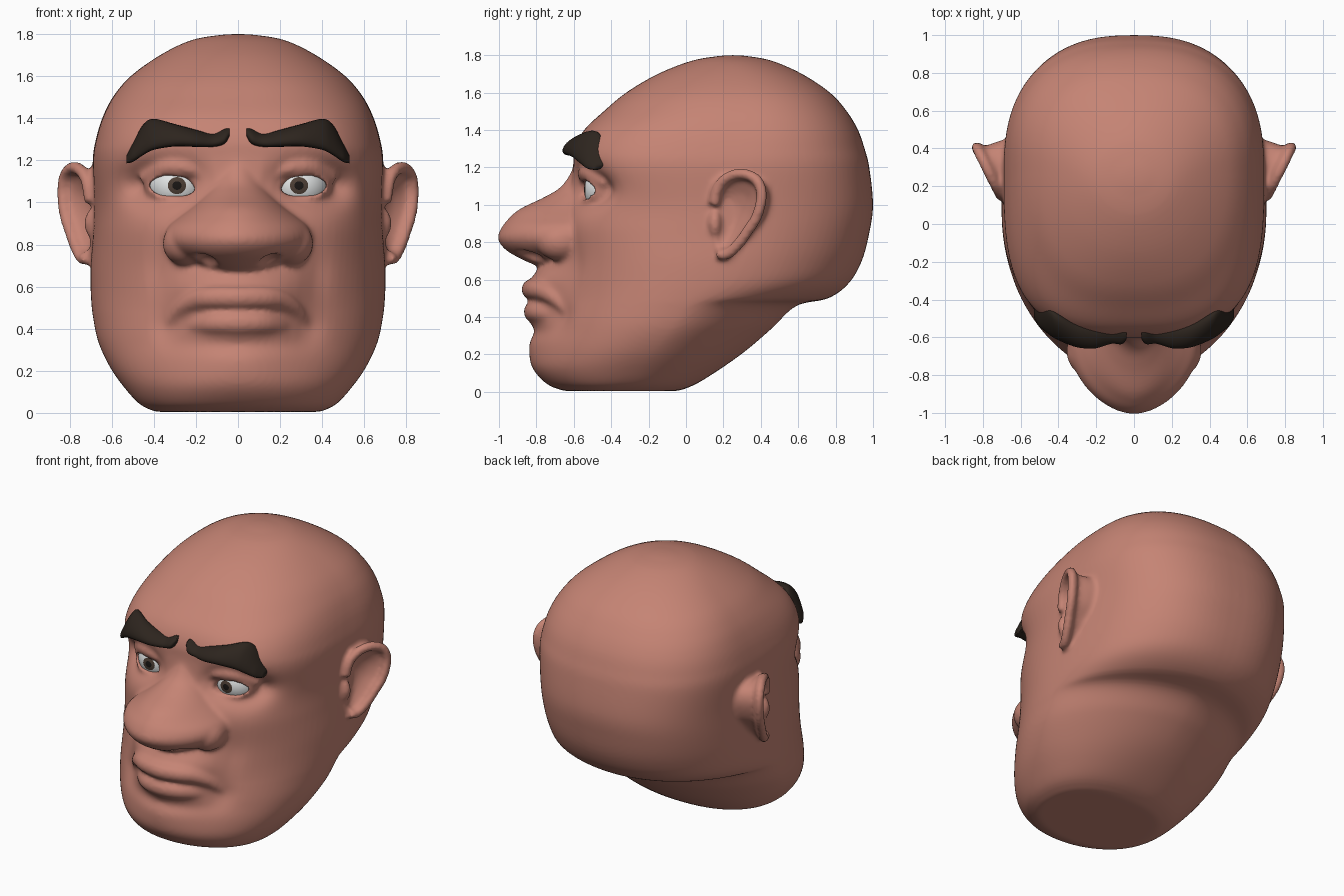
import bpy, bmesh, math
from mathutils import Vector, Matrix

if "Cube" in bpy.data.objects:
    bpy.data.objects.remove(bpy.data.objects["Cube"])


def material(name, rgb):
    m = bpy.data.materials.new(name)
    m.diffuse_color = (*rgb, 1)
    m.use_nodes = True
    m.node_tree.nodes["Principled BSDF"].inputs["Base Color"].default_value = m.diffuse_color
    return m


SKIN = material("skin", (0.56, 0.23, 0.175))
HAIR = material("brow_hair", (0.026, 0.018, 0.013))
WHITE = material("eye_white", (0.80, 0.82, 0.82))
IRIS = material("iris_brown", (0.075, 0.050, 0.036))
PUPIL = material("pupil_black", (0.010, 0.008, 0.007))


def spline(rows, k):
    """Catmull-Rom through rows of numbers, k steps per span."""
    p = [rows[0]] + list(rows) + [rows[-1]]
    out = []
    for i in range(len(rows) - 1):
        a, b, c, d = p[i:i + 4]
        for j in range(k):
            t = j / k
            out.append(tuple(
                0.5 * (2 * q + (r - o) * t + (2 * o - 5 * q + 4 * r - s) * t * t
                       + (3 * q - o - 3 * r + s) * t ** 3)
                for o, q, r, s in zip(a, b, c, d)))
    out.append(tuple(rows[-1]))
    return out


def loft(bm, rings):
    vs = [[bm.verts.new(p) for p in ring] for ring in rings]
    n = len(vs[0])
    for a, b in zip(vs, vs[1:]):
        for i in range(n):
            bm.faces.new((a[i], a[(i + 1) % n], b[(i + 1) % n], b[i]))
    bm.faces.new(vs[0][::-1])
    bm.faces.new(vs[-1])


def section(z, yf, yb, hw, yw, nf, nb, seg=96):
    """Horizontal slice: superellipse with its own front and back half."""
    ring = []
    for i in range(seg):
        t = 2 * math.pi * i / seg
        c, s = math.cos(t), math.sin(t)
        e = 2 / (nb if s > 0 else nf)
        depth = (yb - yw) if s > 0 else (yw - yf)
        ring.append((hw * math.copysign(abs(c) ** e, c),
                     yw + depth * math.copysign(abs(s) ** e, s), z))
    return ring


def ellipsoid(bm, centre, radii):
    bmesh.ops.create_icosphere(bm, subdivisions=4, radius=1,
                               matrix=Matrix.Translation(centre) @ Matrix.Diagonal((*radii, 1)))


def tube(bm, pts, ref, k=6):
    """Round tube through (x, y, z, radius) points."""
    path = spline(pts, k)
    rings = []
    for i, p in enumerate(path):
        a, b = path[max(i - 1, 0)], path[min(i + 1, len(path) - 1)]
        t = (Vector(b[:3]) - Vector(a[:3])).normalized()
        u = t.cross(Vector(ref)).normalized()
        v = t.cross(u)
        rings.append([Vector(p[:3]) + p[3] * (u * math.cos(w) + v * math.sin(w))
                      for w in (math.pi * j / 8 for j in range(16))])
    loft(bm, rings)


def make(name, bm, *mats):
    bmesh.ops.recalc_face_normals(bm, faces=bm.faces)
    me = bpy.data.meshes.new(name)
    bm.to_mesh(me)
    bm.free()
    for m in mats:
        me.materials.append(m)
    me.polygons.foreach_set("use_smooth", [True] * len(me.polygons))
    ob = bpy.data.objects.new(name, me)
    bpy.context.collection.objects.link(ob)
    return ob


# skull and jaw slices: z, front y, back y, half width, widest y, front and back roundness
HEAD = [
    (0.005, -.64, -.04, .39, -.35, 2.2, 2.4), (0.04, -.72, .05, .465, -.32, 2.2, 2.3),
    (0.12, -.77, .18, .54, -.26, 2.2, 2.1), (0.22, -.77, .32, .61, -.18, 2.15, 1.9),
    (0.34, -.75, .46, .665, -.08, 2.1, 1.8), (0.46, -.72, .59, .69, 0.0, 2.1, 1.8),
    (0.50, -.71, .76, .695, .02, 2.1, 2.0), (0.58, -.70, .87, .70, .05, 2.1, 2.3),
    (0.70, -.68, .94, .70, .09, 2.2, 2.4), (0.85, -.66, .98, .69, .16, 2.45, 2.5),
    (1.00, -.64, 1.0, .685, .22, 2.6, 2.5), (1.20, -.605, .98, .69, .27, 3.1, 2.5),
    (1.30, -.595, .955, .675, .30, 3.1, 2.45), (1.40, -.545, .92, .645, .32, 2.9, 2.4),
    (1.50, -.44, .86, .595, .32, 2.6, 2.35), (1.60, -.32, .77, .51, .31, 2.4, 2.3),
    (1.70, -.15, .62, .37, .28, 2.2, 2.2), (1.77, .03, .46, .225, .25, 2, 2),
    (1.795, .17, .33, .09, .25, 2, 2), (1.80, .24, .26, .01, .25, 2, 2)]
# soft pushes on the face: x, z, x spread, z spread, y shift
PUSH = [(0, .50, .18, .20, -.12), (0, .60, .17, .06, -.025), (.20, .58, .08, .06, -.025),
        (0, .16, .25, .09, -.03), (0, .325, .18, .03, .03), (.40, 1.09, .11, .07, .10),
        (.46, 1.07, .06, .06, .035), (.26, 1.10, .08, .06, .06), (.33, .40, .05, .05, .03),
        (.37, .66, .04, .10, .02), (.44, .90, .10, .09, -.01)]


def sculpt(p):
    x, y, z = p
    d = sum(g * math.exp(-((abs(x) - a) / sx) ** 2 / 2 - ((z - b) / sz) ** 2 / 2)
            for a, b, sx, sz, g in PUSH)
    return (x, y + d * min(1, max(0, -y / 0.3)), z)


bm = bmesh.new()
loft(bm, [[sculpt(p) for p in section(*row)] for row in spline(HEAD, 6)])

# nose: broad wedge with round wings
NOSE = [(.67, -.79, -.4, .12, -.6, 2, 2), (.71, -.88, -.4, .20, -.62, 2, 2),
        (.76, -.965, -.4, .30, -.62, 1.9, 2), (.82, -1.007, -.4, .35, -.62, 1.8, 2),
        (.88, -.985, -.4, .335, -.62, 1.8, 2), (.93, -.945, -.4, .28, -.6, 1.8, 2),
        (.98, -.885, -.4, .215, -.58, 1.9, 2), (1.04, -.76, -.4, .155, -.54, 2, 2),
        (1.10, -.665, -.4, .12, -.5, 2, 2), (1.20, -.60, -.4, .09, -.46, 2, 2)]
loft(bm, [section(*row, seg=64) for row in spline(NOSE, 5)])

# lips: the upper one stays level and drops at the corners
UPPER = [(0, -.825, .548, .055), (.12, -.80, .548, .055), (.20, -.75, .535, .05),
         (.27, -.685, .49, .04), (.33, -.625, .415, .018)]
LOWER = [(0, -.81, .428, .058), (.10, -.795, .428, .055), (.18, -.74, .418, .048), (.26, -.665, .39, .025)]
for lip in (UPPER, LOWER):
    tube(bm, [(-x, y, z, r) for x, y, z, r in lip[:0:-1]] + lip, (0, 0, 1))

# ears and eyelids, one per side
EAR = [(.15, 1.00), (.17, 1.09), (.23, 1.15), (.31, 1.165), (.38, 1.13), (.405, 1.05),
       (.38, .94), (.33, .86), (.28, .79), (.22, .735), (.17, .74), (.155, .82)]


def ear_point(s, y, z, scale=1, sink=0, back=0):
    y, z = .27 + (y - .27) * scale, .96 + (z - .96) * scale
    return (s * (.695 + (y - .13) * .5 - sink), y + back, z)


cut = bmesh.new()
for s in (-1, 1):
    tube(bm, [(*ear_point(s, y, z), .03) for y, z in EAR[:-1]], (1, 0, 0), 4)
    outline = spline(EAR + EAR[:1], 4)[:-1]
    loft(bm, [[ear_point(s, y, z, f, d, b) for y, z in outline] for f, d, b in
              ((.2, .075, 0), (.5, .06, 0), (.75, .03, 0), (1, 0, 0),
               (.97, .05, .015), (.93, .10, .04), (.95, .25, .08))])
    ellipsoid(bm, (s * .695, .155, .90), (.035, .035, .07))
    ellipsoid(bm, (s * .25, -.67, .805), (.108, .13, .105))
    ellipsoid(bm, (s * .298, -.41, 1.08), (.150, .152, .142))
    tube(bm, [(s * .17, -.55, 1.13, .02), (s * .25, -.545, 1.165, .035),
              (s * .35, -.515, 1.165, .035), (s * .46, -.43, 1.11, .02)], (0, 0, 1))
    # openings for eyes and nostrils
    almond = spline([(-.105, -.02), (-.06, .033), (0, .045), (.06, .044), (.12, .008),
                     (.085, -.038), (0, -.048), (-.06, -.046), (-.105, -.02)], 4)[:-1]
    loft(cut, [[(s * (.302 + x), y, 1.08 + z) for x, z in almond] for y in (-.85, -.41)])
    ellipsoid(cut, (s * .165, -.85, .695), (.07, .09, .065))

# fuse all skin parts into one smooth surface
skin = make("head_skin", bm, SKIN)
cutter = make("opening_cutter", cut, SKIN)
cutter.hide_render = True


def remesh():
    m = skin.modifiers.new("fuse", 'REMESH')
    m.mode = 'VOXEL'
    m.voxel_size = 0.0125
    m.use_smooth_shade = True


remesh()
boolean = skin.modifiers.new("openings", 'BOOLEAN')
boolean.operation = 'DIFFERENCE'
boolean.solver = 'EXACT'
boolean.object = cutter
remesh()
soft = skin.modifiers.new("soften", 'SMOOTH')
soft.factor = 0.5
soft.iterations = 6
dg = bpy.context.evaluated_depsgraph_get()
fused = bpy.data.meshes.new_from_object(skin.evaluated_get(dg))
skin.modifiers.clear()
skin.data = fused
fused.materials.clear()
fused.materials.append(SKIN)
fused.polygons.foreach_set("material_index", [0] * len(fused.polygons))
bpy.data.objects.remove(cutter)

# eyebrows: x, bottom z, top z, y
BROW = [(.04, 1.315, 1.352, -.585), (.065, 1.278, 1.350, -.585), (.12, 1.264, 1.326, -.59),
        (.20, 1.264, 1.345, -.60), (.30, 1.266, 1.372, -.59), (.40, 1.250, 1.397, -.545),
        (.45, 1.225, 1.37, -.515), (.50, 1.192, 1.28, -.485), (.53, 1.186, 1.22, -.47)]
for s, side in ((-1, "right"), (1, "left")):
    bm = bmesh.new()
    rings = []
    for x, z0, z1, y in spline(BROW, 5):
        h = (z1 - z0) / 2
        th = min(.055, h * 1.3)
        rings.append([(s * x, y + th * math.cos(a) + .6 * h * math.sin(a), z0 + h + h * math.sin(a))
                      for a in (math.pi * j / 10 for j in range(20))])
    loft(bm, rings)
    make("eyebrow_" + side, bm, HAIR)

    # eyeball with its pole to the front; iris and pupil are the rings round the pole
    bm = bmesh.new()
    bmesh.ops.create_uvsphere(bm, u_segments=40, v_segments=40, radius=1,
                              matrix=Matrix.Rotation(math.pi / 2, 4, 'X'))
    for f in bm.faces:
        c = f.calc_center_median().normalized()
        angle = math.acos(max(-1, min(1, -c.y)))
        f.material_index = 2 if angle < .14 else 1 if angle < .31 else 0
    bm.transform(Matrix.Translation((s * .29, -.41, 1.08)) @ Matrix.Diagonal((.14, .135, .13, 1)))
    make("eyeball_" + side, bm, WHITE, IRIS, PUPIL)
